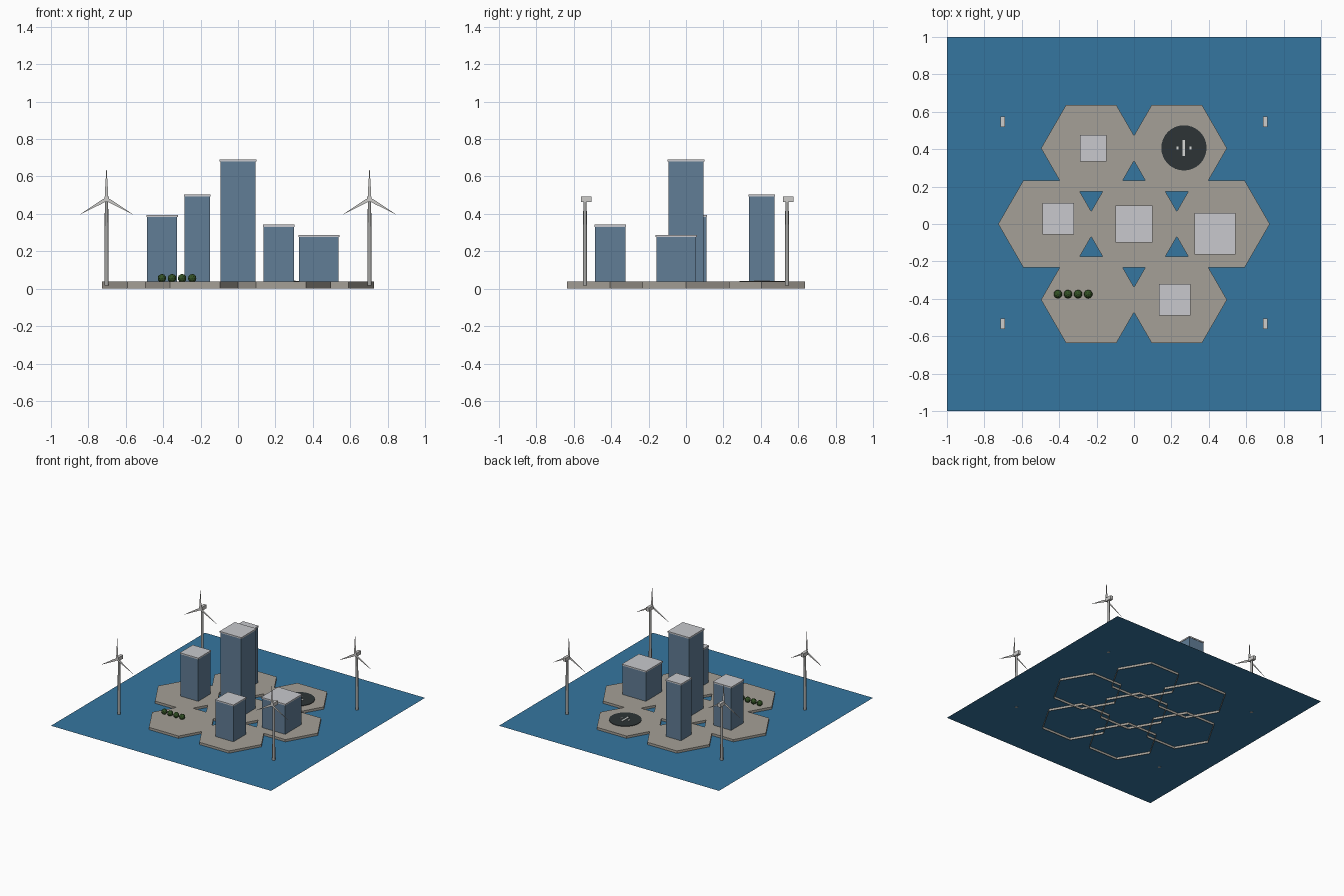
import bpy, bmesh, math
from mathutils import Matrix, Vector

cube = bpy.data.objects.get("Cube")
if cube:
    bpy.data.objects.remove(cube, do_unlink=True)


def material(name, r, g, b):
    """Flat colour from display values, stored as linear."""
    lin = [((c / 255 + 0.055) / 1.055) ** 2.4 for c in (r, g, b)] + [1.0]
    m = bpy.data.materials.new(name)
    m.use_nodes = True
    m.diffuse_color = lin
    m.node_tree.nodes["Principled BSDF"].inputs["Base Color"].default_value = lin
    return m


WATER = material("sea_blue", 53, 118, 160)
DECK = material("warm_concrete", 165, 160, 151)
GLASS = material("blue_glass", 97, 125, 150)
ROOF = material("pale_roof", 200, 201, 205)
PAD = material("dark_asphalt", 45, 52, 54)
MARK = material("marking_white", 215, 217, 215)
LEAF = material("leaf_green", 52, 82, 38)
STEEL = material("mast_grey", 165, 165, 163)
BLADE = material("turbine_white", 205, 204, 202)


def finish(name, bm, mat):
    mesh = bpy.data.meshes.new(name)
    bm.to_mesh(mesh)
    bm.free()
    mesh.materials.append(mat)
    ob = bpy.data.objects.new(name, mesh)
    bpy.context.collection.objects.link(ob)
    return ob


def box(name, centre, size, mat):
    bm = bmesh.new()
    bmesh.ops.create_cube(bm, size=1)
    bmesh.ops.scale(bm, vec=size, verts=bm.verts)
    bmesh.ops.translate(bm, vec=centre, verts=bm.verts)
    return finish(name, bm, mat)


def prism(name, x, y, z0, z1, r0, r1, sides, mat, open_bottom=False):
    bm = bmesh.new()
    bmesh.ops.create_cone(bm, cap_ends=True, segments=sides, radius1=r0, radius2=r1,
                          depth=z1 - z0,
                          matrix=Matrix.Translation((x, y, (z0 + z1) / 2))
                          @ Matrix.Rotation(math.pi / 2, 4, "Z"))
    if open_bottom:
        bm.normal_update()
        low = [f for f in bm.faces if f.normal.z < -0.9]
        bmesh.ops.delete(bm, geom=low, context="FACES_ONLY")
    return finish(name, bm, mat)


SEA_Z, DECK_Z = 0.019, 0.038

# Sea: one flat sheet
bm = bmesh.new()
bmesh.ops.create_grid(bm, x_segments=1, y_segments=1, size=1,
                      matrix=Matrix.Translation((0, 0, SEA_Z)))
finish("sea", bm, WATER)

# Seven floating hexagonal decks, one in the middle and six around
centres = [(0, 0), (-0.458, 0), (0.458, 0)]
centres += [(sx * 0.229, sy * 0.405) for sx in (-1, 1) for sy in (-1, 1)]
for i, (x, y) in enumerate(centres):
    prism(f"deck_{i + 1}", x, y, 0, DECK_Z, 0.268, 0.268, 6, DECK, open_bottom=True)

# Towers: glass block with a slightly wider roof slab
towers = {
    "centre": (0, 0, 0.197, 0.692),
    "left_end": (0.433, -0.052, 0.22, 0.288),
    "right_end": (-0.406, 0.028, 0.168, 0.395),
    "back": (-0.217, 0.405, 0.142, 0.505),
    "front": (0.218, -0.405, 0.168, 0.342),
}
SLAB = 0.011
for name, (x, y, w, top) in towers.items():
    body = w * 0.96
    h = top - SLAB - DECK_Z
    box(f"{name}_tower", (x, y, DECK_Z + h / 2), (body, body, h), GLASS)
    box(f"{name}_roof", (x, y, top - SLAB / 2), (w, w, SLAB), ROOF)

# Landing pad with its painted marks
px, py = 0.267, 0.407
prism("landing_pad", px, py, DECK_Z, DECK_Z + 0.004, 0.121, 0.121, 32, PAD)
for name, dx, w, d in (("middle", 0, 0.013, 0.085), ("left", 0.035, 0.011, 0.016),
                       ("right", -0.035, 0.011, 0.016)):
    box(f"pad_mark_{name}", (px + dx, py, DECK_Z + 0.005), (w, d, 0.004), MARK)

# Row of round shrubs
for i in range(4):
    bm = bmesh.new()
    bmesh.ops.create_icosphere(bm, subdivisions=2, radius=0.023,
                               matrix=Matrix.Translation((-0.407 + 0.054 * i, -0.375, 0.056)))
    finish(f"shrub_{i + 1}", bm, LEAF)

# Wind turbines: tapered mast, nacelle and three flat tapering blades
HUB_Z = 0.479


def turbine(name, x, y):
    mast = prism(f"{name}_mast", x, y, SEA_Z - 0.002, HUB_Z - 0.01, 0.012, 0.009, 12, STEEL)
    for p in mast.data.polygons:
        p.use_smooth = abs(p.normal.z) < 0.5
    box(f"{name}_nacelle", (x, y + 0.007, HUB_Z), (0.024, 0.058, 0.03), BLADE)
    bm = bmesh.new()
    hub = Vector((x, y - 0.024, HUB_Z))
    for k in range(3):
        turn = Matrix.Rotation(k * math.tau / 3, 3, "Y")
        pts = [(-0.008, 0, 0), (0.008, 0, 0), (0.009, 0, 0.03), (0, 0, 0.175), (-0.009, 0, 0.03)]
        bm.faces.new([bm.verts.new(hub + turn @ Vector(p)) for p in pts])
    finish(f"{name}_blades", bm, BLADE)


for side, x in (("left", 0.703), ("right", -0.703)):
    for end, y in (("front", -0.54), ("back", 0.54)):
        turbine(f"{end}_{side}_turbine", x, y)
